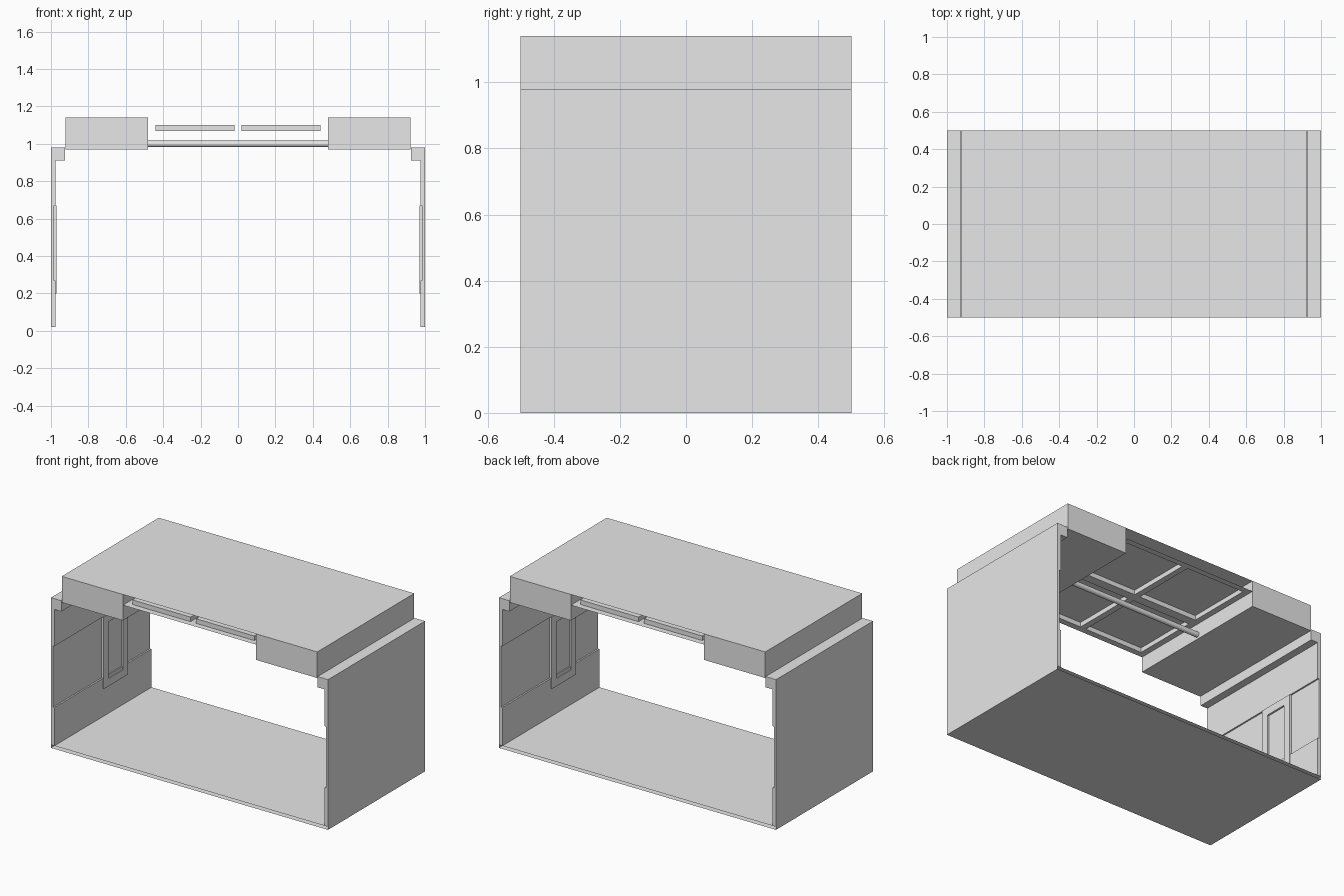
import bpy, bmesh
from math import pi

cube = bpy.data.objects.get("Cube")
if cube:
    bpy.data.objects.remove(cube, do_unlink=True)

grey = bpy.data.materials.new("plain grey")
grey.use_nodes = True
grey.diffuse_color = (0.8, 0.8, 0.8, 1)
grey.node_tree.nodes["Principled BSDF"].inputs["Base Color"].default_value = (0.8, 0.8, 0.8, 1)

DEPTH = 0.5          # half of the room's depth
TOP = 1.14           # top of the roof
CEILING = 1.07
WALL_TOP = 0.98
FLOOR = 0.02


def finish(bm, name, turn=0):
    mesh = bpy.data.meshes.new(name)
    bm.to_mesh(mesh)
    bm.free()
    mesh.materials.append(grey)
    obj = bpy.data.objects.new(name, mesh)
    obj.rotation_euler.z = turn
    bpy.context.collection.objects.link(obj)
    return obj


def box(x, y, z):
    """Box between the given (low, high) limits."""
    bm = bmesh.new()
    bmesh.ops.create_cube(bm, size=1)
    for v in bm.verts:
        v.co = [lim[0] if c < 0 else lim[1] for c, lim in zip(v.co, (x, y, z))]
    bm.normal_update()
    return bm


def prism(profile):
    """Profile in x and z, carried along the whole depth."""
    bm = bmesh.new()
    face = bm.faces.new([bm.verts.new((x, -DEPTH, z)) for x, z in profile])
    new = bmesh.ops.extrude_face_region(bm, geom=[face], use_keep_orig=True)["geom"]
    for v in new:
        if isinstance(v, bmesh.types.BMVert):
            v.co.y = DEPTH
    bmesh.ops.recalc_face_normals(bm, faces=bm.faces[:])
    return bm


def inset(bm, faces, border, depth):
    bm.normal_update()
    bmesh.ops.inset_individual(bm, faces=faces, thickness=border, depth=depth,
                               use_even_offset=True)


# Floor: hollow slab, open at front and back
bm = box((-1, 1), (-DEPTH, DEPTH), (0, FLOOR))
ends = [f for f in bm.faces if abs(f.normal.y) > 0.9]
bmesh.ops.delete(bm, geom=ends, context="FACES_ONLY")
finish(bm, "floor")

# Walls with a recessed band and a cornice, the second turned half round
wall_profile = [(-1, FLOOR), (-0.975, FLOOR), (-0.975, 0.27), (-0.985, 0.27),
                (-0.985, 0.67), (-0.975, 0.67), (-0.975, 0.91), (-0.925, 0.91),
                (-0.925, WALL_TOP), (-1, WALL_TOP)]
for side, turn in (("right", 0), ("left", pi)):
    finish(prism(wall_profile), side + "_wall", turn)

    # Framed panel standing proud of the band
    bm = box((-0.99, -0.97), (0, 0.25), (0.2, 0.67))
    front = [f for f in bm.faces if f.normal.x > 0.9]
    inset(bm, front, 0.05, 0)
    inset(bm, front, 0, -0.012)
    finish(bm, side + "_wall_panel", turn)

    # Lowered ceiling section beside the wall
    finish(box((-0.922, -0.48), (-DEPTH, DEPTH), (0.97, TOP)), side + "_soffit", turn)

# Roof sheet between the soffits
bm = bmesh.new()
bm.faces.new([bm.verts.new((x, y, TOP)) for x, y in
              ((-0.48, -DEPTH), (0.48, -DEPTH), (0.48, DEPTH), (-0.48, DEPTH))])
finish(bm, "roof")

# Ceiling sheet with four raised coffers
xs = (-0.48, -0.44, -0.02, 0.02, 0.44, 0.48)
ys = (-DEPTH, -0.46, -0.03, 0.03, 0.46, DEPTH)
bm = bmesh.new()
rows = [[bm.verts.new((x, y, CEILING)) for x in xs] for y in ys]
coffers = []
for j in range(len(ys) - 1):
    for i in range(len(xs) - 1):
        f = bm.faces.new((rows[j][i], rows[j + 1][i], rows[j + 1][i + 1], rows[j][i + 1]))
        if i % 2 and j % 2:
            coffers.append(f)
inset(bm, coffers, 0, -0.03)
finish(bm, "coffered_ceiling")

# Round rail between the soffits
bpy.ops.mesh.primitive_cylinder_add(vertices=16, radius=0.017, depth=0.96,
                                    location=(0, 0, 1), rotation=(0, pi / 2, 0))
rail = bpy.context.object
rail.name = "ceiling_rail"
rail.data.materials.append(grey)
bpy.ops.object.shade_smooth_by_angle()
